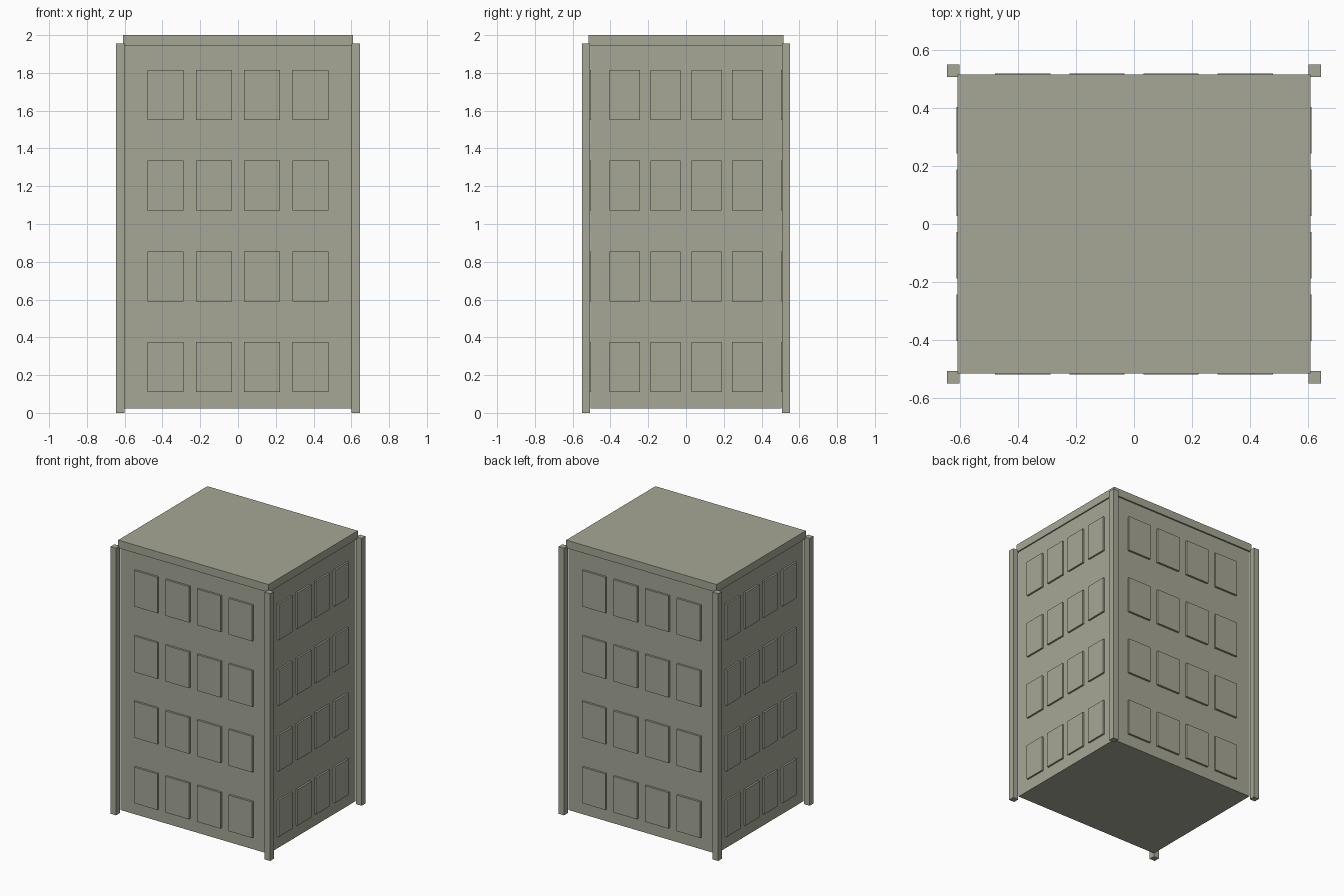
import bpy
import bmesh
from mathutils import Matrix, Vector

old = bpy.data.objects.get("Cube")
if old:
    bpy.data.objects.remove(old, do_unlink=True)

# Single stone colour
COLOR = (0.38, 0.39, 0.30, 1.0)
stone = bpy.data.materials.new("grey_green_stone")
stone.use_nodes = True
stone.diffuse_color = COLOR
stone.node_tree.nodes["Principled BSDF"].inputs["Base Color"].default_value = COLOR


def add_boxes(name, boxes):
    """One flat-shaded object made of (centre, size) boxes."""
    bm = bmesh.new()
    for centre, size in boxes:
        matrix = Matrix.Translation(centre) @ Matrix.Diagonal((*size, 1.0))
        bmesh.ops.create_cube(bm, size=1.0, matrix=matrix)
    mesh = bpy.data.meshes.new(name)
    bm.to_mesh(mesh)
    bm.free()
    mesh.materials.append(stone)
    obj = bpy.data.objects.new(name, mesh)
    bpy.context.collection.objects.link(obj)
    return obj


def span(low, high):
    low, high = Vector(low), Vector(high)
    return (low + high) / 2, high - low


# Main block and roof slab
HX, HY = 0.60, 0.505
ROOF_Z = 1.942
add_boxes("building_body", [span((-HX, -HY, 0.023), (HX, HY, ROOF_Z))])
add_boxes("roof_slab", [span((-0.609, -0.516, ROOF_Z), (0.609, 0.516, 2.0))])

# Corner pillars
PILLAR, PILLAR_TOP = 0.044, 1.956
for x_name, sx in (("left", 1), ("right", -1)):
    for y_name, sy in (("front", -1), ("back", 1)):
        centre = (sx * 0.624, sy * 0.529, PILLAR_TOP / 2)
        add_boxes(f"{y_name}_{x_name}_pillar", [(centre, (PILLAR, PILLAR, PILLAR_TOP))])

# Raised window panels, four by four on every wall
HEIGHT, STOREY, FIRST = 0.264, 0.48, 0.243
THICK = 0.03
grid = [(col - 1.5, FIRST + row * STOREY) for row in range(4) for col in range(4)]
for name, s in (("front", -1), ("back", 1)):
    y = s * (0.520 - THICK / 2)
    add_boxes(f"{name}_windows",
              [((c * 0.256, y, z), (0.190, THICK, HEIGHT)) for c, z in grid])
for name, s in (("left", 1), ("right", -1)):
    x = s * (0.613 - THICK / 2)
    add_boxes(f"{name}_windows",
              [((x, c * 0.216, z), (THICK, 0.160, HEIGHT)) for c, z in grid])
